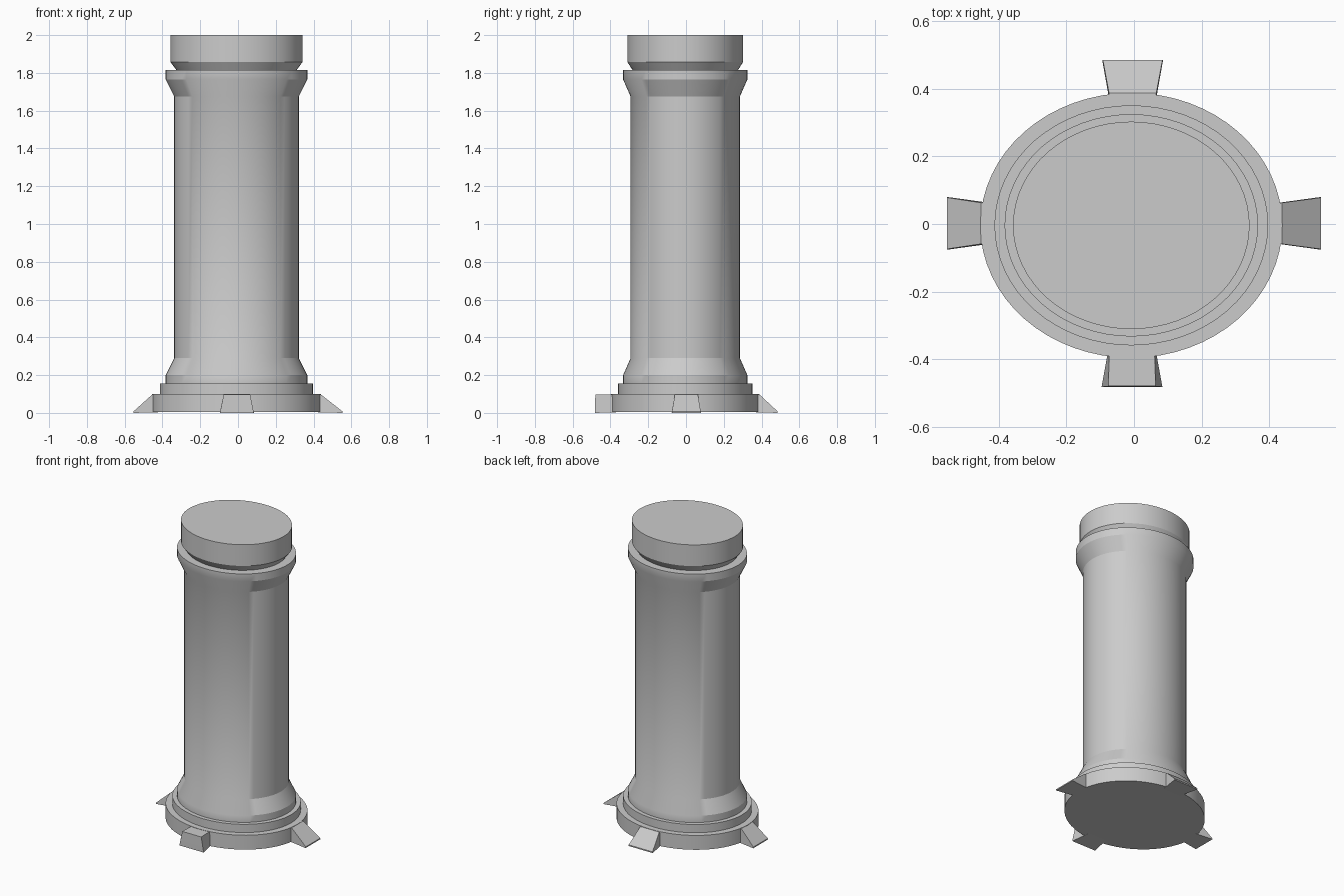
import bpy, bmesh, math

if "Cube" in bpy.data.objects:
    bpy.data.objects.remove(bpy.data.objects["Cube"])

CX, CY, RATIO, SEG = -0.008, -0.004, 0.877, 64

grey = bpy.data.materials.new("light grey")
grey.diffuse_color = (0.6, 0.6, 0.6, 1)
grey.use_nodes = True
grey.node_tree.nodes["Principled BSDF"].inputs["Base Color"].default_value = grey.diffuse_color


def finish(name, bm):
    bmesh.ops.recalc_face_normals(bm, faces=bm.faces)
    me = bpy.data.meshes.new(name)
    bm.to_mesh(me)
    bm.free()
    me.materials.append(grey)
    ob = bpy.data.objects.new(name, me)
    bpy.context.collection.objects.link(ob)
    bpy.ops.object.select_all(action='DESELECT')
    ob.select_set(True)
    bpy.context.view_layer.objects.active = ob
    bpy.ops.object.shade_smooth_by_angle(angle=math.radians(25))
    return ob


def turned(name, profile):
    """Closed oval solid from (radius, height) pairs."""
    bm = bmesh.new()
    rings = []
    for r, z in profile:
        rings.append([bm.verts.new((CX + r * math.cos(2 * math.pi * i / SEG),
                                    CY + r * RATIO * math.sin(2 * math.pi * i / SEG), z))
                      for i in range(SEG)])
    for a, b in zip(rings, rings[1:]):
        for i in range(SEG):
            j = (i + 1) % SEG
            bm.faces.new((a[i], a[j], b[j], b[i]))
    bm.faces.new(rings[0])
    bm.faces.new(rings[-1])
    return finish(name, bm)


# Column: stepped base, shaft, flared collar, undercut and cap
turned("column", [
    (0.447, 0.004), (0.447, 0.10), (0.405, 0.10), (0.405, 0.155),
    (0.375, 0.155), (0.375, 0.20), (0.33, 0.29), (0.33, 1.675),
    (0.375, 1.765), (0.375, 1.815), (0.318, 1.815), (0.35, 1.858), (0.35, 2.0)])


def foot(name, angle, inner, outer, top_reach, w_in, w_out, shift):
    """Foot pointing along angle; top_reach is where its top edge ends."""
    bm = bmesh.new()
    c, s = math.cos(angle), math.sin(angle)
    sections = []
    for side in (-1, 1):
        pts = [(inner, w_in, 0.004), (outer, w_out, 0.0),
               (outer, w_out - 0.002, 0.008),
               (top_reach, w_in + 0.004, 0.098), (inner, w_in, 0.098)]
        sections.append([bm.verts.new((c * d - s * side * w + shift[0],
                                       s * d + c * side * w + shift[1], z))
                         for d, w, z in pts])
    a, b = sections
    for i in range(5):
        j = (i + 1) % 5
        bm.faces.new((a[i], a[j], b[j], b[i]))
    bm.faces.new(a)
    bm.faces.new(b)
    return finish(name, bm)


# Four feet: three sloping wedges and one blocky front foot
foot("right_foot", 0, 0.40, 0.553, 0.438, 0.057, 0.078, (0, 0.002))
foot("left_foot", math.pi, 0.40, 0.553, 0.453, 0.057, 0.078, (0, 0.002))
foot("back_foot", math.pi / 2, 0.35, 0.485, 0.388, 0.066, 0.09, (-0.004, 0))
foot("front_foot", -math.pi / 2, 0.35, 0.482, 0.480, 0.066, 0.09, (-0.006, 0))
